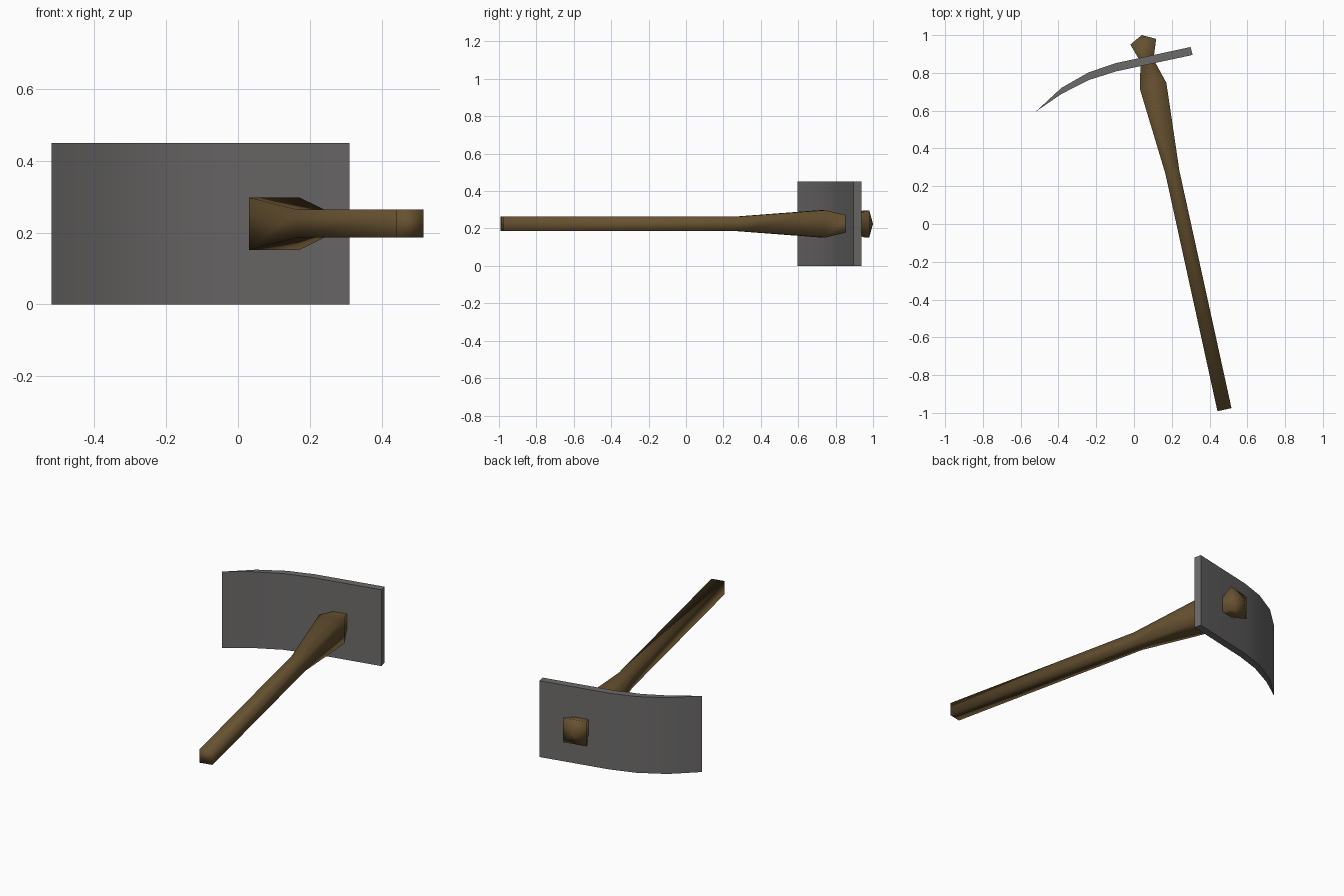
import bpy, bmesh, math
from mathutils import Vector

if "Cube" in bpy.data.objects:
    bpy.data.objects.remove(bpy.data.objects["Cube"])


def material(name, rgb):
    m = bpy.data.materials.new(name)
    m.diffuse_color = (*rgb, 1)
    m.use_nodes = True
    m.node_tree.nodes["Principled BSDF"].inputs["Base Color"].default_value = m.diffuse_color
    return m


def make_object(name, bm, mat):
    bmesh.ops.recalc_face_normals(bm, faces=bm.faces)
    me = bpy.data.meshes.new(name)
    bm.to_mesh(me)
    bm.free()
    me.materials.append(mat)
    ob = bpy.data.objects.new(name, me)
    bpy.context.collection.objects.link(ob)
    bpy.ops.object.select_all(action='DESELECT')
    ob.select_set(True)
    bpy.context.view_layer.objects.active = ob
    return ob


steel = material("dark_steel", (0.15, 0.145, 0.143))
wood = material("brown_wood", (0.135, 0.083, 0.03))

# Blade: curved plan profile tapering to a cutting edge, extruded upward
profile = [(-0.52, 0.595), (-0.385, 0.688), (-0.24, 0.762), (-0.095, 0.808), (0.31, 0.895),
           (0.30, 0.937), (-0.095, 0.852), (-0.24, 0.803), (-0.385, 0.72)]
bm = bmesh.new()
base = bm.faces.new([bm.verts.new((x, y, 0)) for x, y in profile])
ext = bmesh.ops.extrude_face_region(bm, geom=[base])
bmesh.ops.translate(bm, vec=(0, 0, 0.45),
                    verts=[v for v in ext["geom"] if isinstance(v, bmesh.types.BMVert)])
make_object("blade", bm, steel)
bpy.ops.object.shade_smooth_by_angle(angle=math.radians(30))

# Handle: square sections along the slanted shaft (centre x, y, half width, half height)
sections = [(0.479, -0.983, 0.038, 0.039), (0.203, 0.275, 0.038, 0.039),
            (0.101, 0.732, 0.072, 0.073), (0.069, 0.865, 0.035, 0.042),
            (0.049, 0.965, 0.07, 0.072)]
side = Vector((0.977, 0.213, 0))
up = Vector((0, 0, 1))
bm = bmesh.new()
rings = []
for x, y, w, h in sections:
    c = Vector((x, y, 0.225))
    rings.append([bm.verts.new(c + side * w * a + up * h * b)
                  for a, b in ((-1, -1), (1, -1), (1, 1), (-1, 1))])
for r, s in zip(rings, rings[1:]):
    for i in range(4):
        j = (i + 1) % 4
        bm.faces.new((r[i], r[j], s[j], s[i]))
bm.faces.new(rings[0])
# Pointed end of the knob behind the blade
tip = bm.verts.new((0.041, 1.0, 0.225))
for i in range(4):
    bm.faces.new((rings[-1][i], rings[-1][(i + 1) % 4], tip))
make_object("handle", bm, wood)
bpy.ops.object.shade_smooth()
